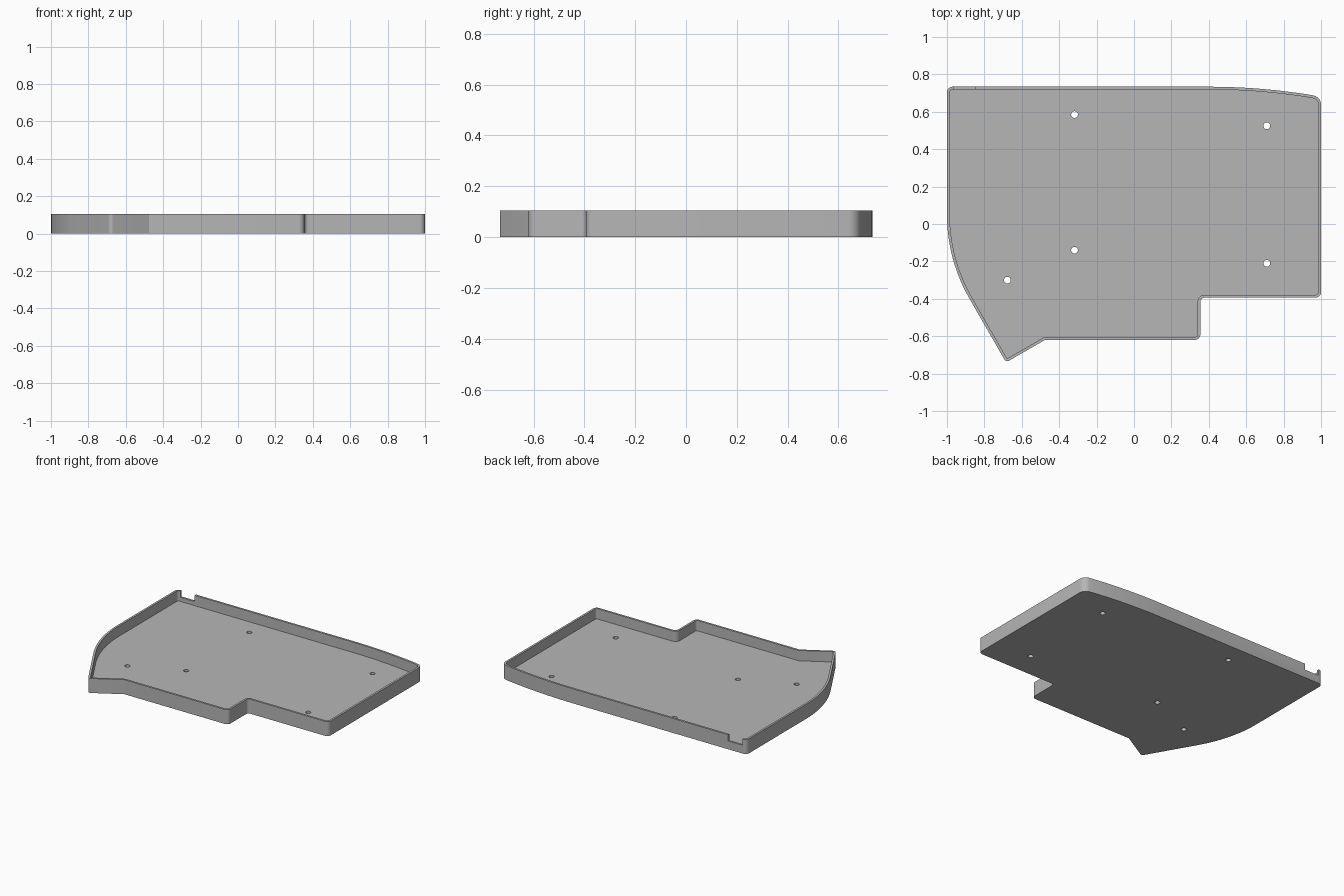
import bpy, bmesh, math
from mathutils import Vector

HEIGHT, FLOOR, WALL = 0.105, 0.03, 0.015

cube = bpy.data.objects.get("Cube")
if cube:
    bpy.data.objects.remove(cube, do_unlink=True)

grey = bpy.data.materials.new("mid_grey")
grey.use_nodes = True
colour = (0.47, 0.47, 0.47, 1)
grey.diffuse_color = colour
grey.node_tree.nodes["Principled BSDF"].inputs["Base Color"].default_value = colour


def rounded(corners, steps=8):
    """Replace each (x, y, radius) corner by an arc; zero radius stays sharp."""
    pts = [Vector(c[:2]) for c in corners]
    out = []
    for i, p in enumerate(pts):
        r = corners[i][2]
        if r == 0:
            out.append(p)
            continue
        u = (pts[i - 1] - p).normalized()
        v = (pts[(i + 1) % len(pts)] - p).normalized()
        half = u.angle(v) / 2
        centre = p + (u + v).normalized() * r / math.sin(half)
        a = p + u * r / math.tan(half) - centre
        b = p + v * r / math.tan(half) - centre
        w = a.angle(b)
        for k in range(steps + 1):
            t = k / steps
            out.append(centre + (a * math.sin((1 - t) * w) + b * math.sin(t * w)) / math.sin(w))
    return out


def inset(pts, d):
    """Mitred inward offset of a counter-clockwise outline."""
    out = []
    for i, p in enumerate(pts):
        e0 = (p - pts[i - 1]).normalized()
        e1 = (pts[(i + 1) % len(pts)] - p).normalized()
        n0, n1 = Vector((-e0.y, e0.x)), Vector((-e1.y, e1.x))
        out.append(p + (n0 + n1) * d / (1 + n0.dot(n1)))
    return out


# Outline: curved left side, pointed front, stepped right, bowed back
corners = [(-1, 0.734, 0.03)]
for k in range(13):
    a = math.radians(180 + 30 * k / 12)
    corners.append((-0.1 + 0.9 * math.cos(a), 0.05 + 0.9 * math.sin(a), 0))
corners += [(-0.684, -0.74, 0.02), (-0.476, -0.62, 0), (0.355, -0.62, 0.03),
            (0.355, -0.394, 0.022), (1, -0.394, 0.03), (1, 0.681, 0.05)]
for k in range(10, -1, -1):
    dx = 0.5 * k / 10
    corners.append((0.4 + dx, 0.734 - dx * dx / 6.8, 0))
outer = rounded(corners)
inner = inset(outer, WALL)

# Tray body with floor and rim wall
bm = bmesh.new()
rings = [[bm.verts.new((p.x, p.y, z)) for p in pts]
         for pts, z in ((outer, 0), (outer, HEIGHT), (inner, HEIGHT), (inner, FLOOR))]
for low, high in zip(rings, rings[1:]):
    for i in range(len(low)):
        j = (i + 1) % len(low)
        bm.faces.new((low[i], low[j], high[j], high[i]))
bm.faces.new(rings[0][::-1])
bm.faces.new(rings[-1])
bmesh.ops.recalc_face_normals(bm, faces=bm.faces)
mesh = bpy.data.meshes.new("tray")
bm.to_mesh(mesh)
bm.free()
mesh.materials.append(grey)
tray = bpy.data.objects.new("tray", mesh)
bpy.context.collection.objects.link(tray)


def cut(cutter):
    """Subtract a helper object from the tray and remove it."""
    cutter.hide_render = True
    cutter.data.materials.append(grey)
    bpy.ops.object.select_all(action='DESELECT')
    tray.select_set(True)
    bpy.context.view_layer.objects.active = tray
    mod = tray.modifiers.new("cut", 'BOOLEAN')
    mod.operation = 'DIFFERENCE'
    mod.solver = 'EXACT'
    mod.object = cutter
    bpy.ops.object.modifier_apply(modifier=mod.name)
    bpy.data.objects.remove(cutter, do_unlink=True)


# Screw holes through the floor
for x, y in ((-0.318, 0.585), (0.71, 0.525), (-0.318, -0.14), (0.71, -0.21), (-0.677, -0.3)):
    bpy.ops.mesh.primitive_cylinder_add(vertices=32, radius=0.018, depth=0.2, location=(x, y, 0))
    cut(bpy.context.object)

# Cable notch in the back wall
bpy.ops.mesh.primitive_cube_add(size=1, location=(-0.908, 0.73, 0.11))
notch = bpy.context.object
notch.scale = (0.115, 0.06, 0.1)
cut(notch)

tray.select_set(True)
bpy.context.view_layer.objects.active = tray
bpy.ops.object.shade_smooth_by_angle(angle=math.radians(25))
